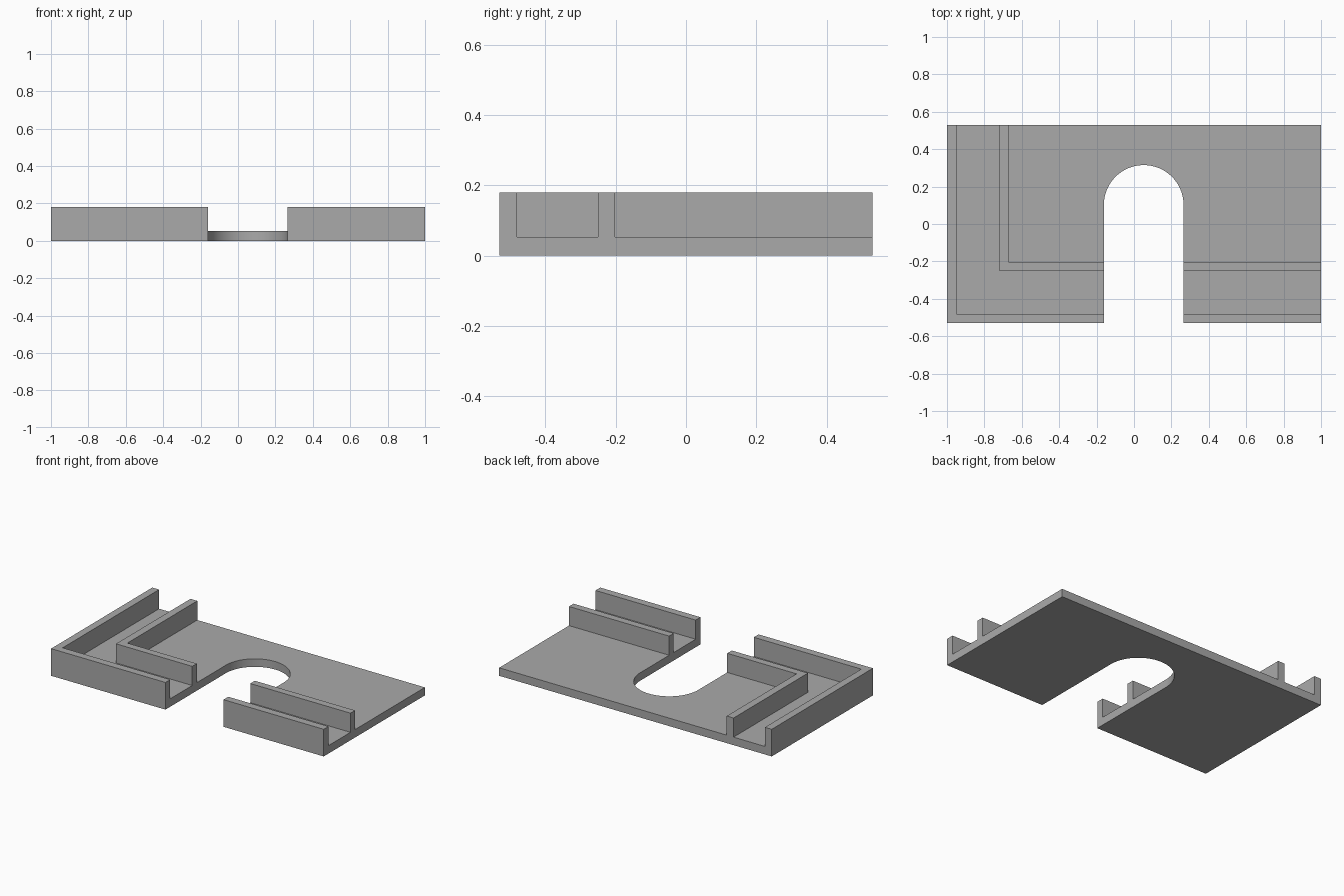
import bpy
import bmesh
from math import cos, sin, pi, radians

cube = bpy.data.objects.get("Cube")
if cube:
    bpy.data.objects.remove(cube, do_unlink=True)

HALF_X, HALF_Y = 1.0, 0.53
FLOOR, TOP = 0.053, 0.18
OVER = 0.2  # cutter overshoot past the open sides

grey = bpy.data.materials.new("plain grey")
grey.use_nodes = True
colour = (0.4, 0.4, 0.4, 1)
grey.diffuse_color = colour
grey.node_tree.nodes["Principled BSDF"].inputs["Base Color"].default_value = colour


def prism(name, outline, z0, z1):
    """Extrude a flat counter-clockwise outline from z0 to z1."""
    bm = bmesh.new()
    base = bm.faces.new([bm.verts.new((x, y, z0)) for x, y in outline])
    ext = bmesh.ops.extrude_face_region(bm, geom=[base])
    top = [v for v in ext["geom"] if isinstance(v, bmesh.types.BMVert)]
    bmesh.ops.translate(bm, verts=top, vec=(0, 0, z1 - z0))
    bmesh.ops.recalc_face_normals(bm, faces=bm.faces)
    mesh = bpy.data.meshes.new(name)
    bm.to_mesh(mesh)
    bm.free()
    mesh.materials.append(grey)
    obj = bpy.data.objects.new(name, mesh)
    bpy.context.collection.objects.link(obj)
    return obj


def rect(x0, y0, x1, y1):
    return [(x0, y0), (x1, y0), (x1, y1), (x0, y1)]


# Solid block that becomes the tray
tray = prism("channel_tray", rect(-HALF_X, -HALF_Y, HALF_X, HALF_Y), 0, TOP)
far_x, far_y = HALF_X + OVER, HALF_Y + OVER

# L-shaped channel between the outer and inner walls
channel = prism("channel_cutter", [
    (-0.95, -0.48), (far_x, -0.48), (far_x, -0.25),
    (-0.72, -0.25), (-0.72, far_y), (-0.95, far_y)], FLOOR, TOP + OVER)

# Open floor behind the inner wall
field = prism("floor_cutter", rect(-0.67, -0.202, far_x, far_y), FLOOR, TOP + OVER)

# Round-ended slot from the front edge
cx, cy, r, steps = 0.052, 0.102, 0.213, 48
arc = [(cx + r * cos(pi * i / steps), cy + r * sin(pi * i / steps))
       for i in range(steps + 1)]
slot = prism("slot_cutter",
             [(cx - r, -far_y), (cx + r, -far_y)] + arc, -OVER, TOP + OVER)

# Cut the tray
bpy.context.view_layer.objects.active = tray
for cutter in (channel, field, slot):
    cutter.hide_render = True
    mod = tray.modifiers.new(cutter.name, "BOOLEAN")
    mod.operation = "DIFFERENCE"
    mod.solver = "EXACT"
    mod.object = cutter
    bpy.ops.object.modifier_apply(modifier=mod.name)
    bpy.data.objects.remove(cutter, do_unlink=True)

# Smooth the slot's curve, keep the edges sharp
bpy.ops.object.select_all(action="DESELECT")
tray.select_set(True)
bpy.ops.object.shade_smooth_by_angle(angle=radians(30))
